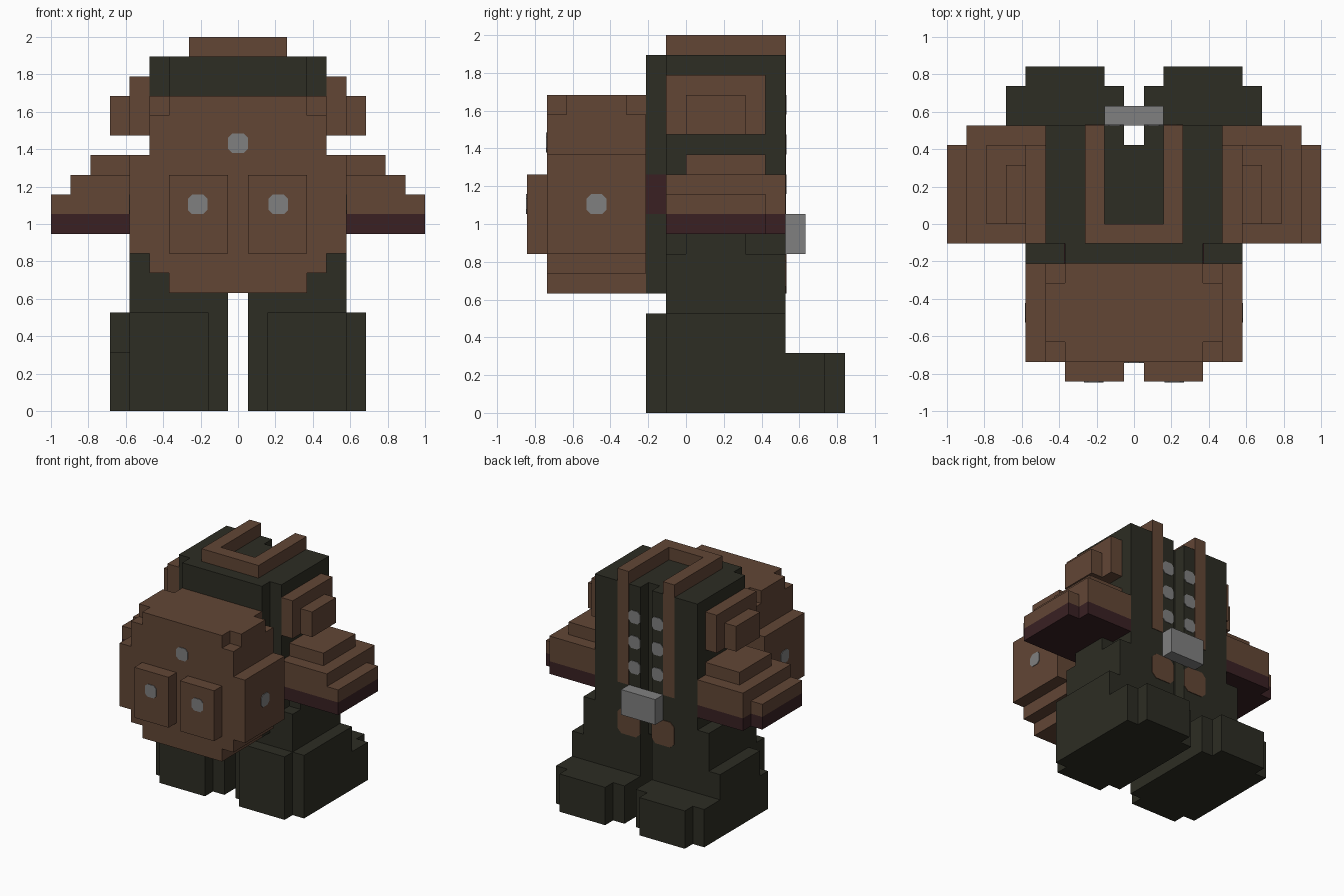
import bpy
import bmesh
from mathutils import Vector

if "Cube" in bpy.data.objects:
    bpy.data.objects.remove(bpy.data.objects["Cube"])

U = 2 / 19  # one block


def material(name, rgb):
    m = bpy.data.materials.new(name)
    m.diffuse_color = (*rgb, 1)
    m.use_nodes = True
    m.node_tree.nodes["Principled BSDF"].inputs["Base Color"].default_value = m.diffuse_color
    return m


GREEN = material("dark_green", (0.026, 0.026, 0.017))
BROWN = material("leather_brown", (0.122, 0.061, 0.036))
MAROON = material("dark_maroon", (0.041, 0.0145, 0.0165))
GREY = material("metal_grey", (0.216, 0.216, 0.216))


def finish(name, bm, mat):
    bmesh.ops.recalc_face_normals(bm, faces=bm.faces)
    me = bpy.data.meshes.new(name)
    bm.to_mesh(me)
    bm.free()
    me.materials.append(mat)
    ob = bpy.data.objects.new(name, me)
    bpy.context.collection.objects.link(ob)
    return ob


def blocks(name, mat, boxes, mirror=False):
    """Each box is x0, x1, y0, y1, z0, z1 in block units."""
    bm = bmesh.new()
    for x0, x1, y0, y1, z0, z1 in boxes:
        for a, b in ([(x0, x1), (-x1, -x0)] if mirror else [(x0, x1)]):
            lo, hi = Vector((a, y0, z0)) * U, Vector((b, y1, z1)) * U
            for v in bmesh.ops.create_cube(bm, size=1)["verts"]:
                v.co = Vector([(lo[i] + hi[i]) / 2 + v.co[i] * (hi[i] - lo[i]) for i in range(3)])
    return finish(name, bm, mat)


def plates(name, mat, spots, axis, sign, w=1.0, h=1.0, cut=0.22):
    """Thin plates with clipped corners, facing along the given axis."""
    bm = bmesh.new()
    a, b = w / 2, h / 2
    outline = [(a, b - cut), (a - cut, b), (cut - a, b), (-a, b - cut),
               (-a, cut - b), (cut - a, -b), (a - cut, -b), (a, cut - b)]
    for x, y, z in spots:
        verts = []
        for p, q in outline:
            off = Vector((p, 0, q)) if axis == 1 else Vector((0, p, q))
            verts.append(bm.verts.new((Vector((x, y, z)) + off) * U))
        face = bm.faces.new(verts)
        ext = bmesh.ops.extrude_face_region(bm, geom=[face])["geom"]
        for v in ext:
            if isinstance(v, bmesh.types.BMVert):
                v.co[axis] += sign * 0.005
    return finish(name, bm, mat)


# boots and legs
blocks("boots", GREEN, [
    (1.5, 5.5, -2, -1, 0, 5),
    (0.5, 5.5, -1, 5, 0, 5),
    (5.5, 6.5, -1, 5, 0, 3),
    (0.5, 6.5, 5, 7, 0, 3),
    (1.5, 5.5, 7, 8, 0, 3)], True)
blocks("boot_cuffs", GREEN, [(5.5, 6.5, -1, 5, 3, 5), (-6.5, -5.5, 0, 5, 3, 5)])
blocks("legs", GREEN, [
    (0.5, 4.5, -1, 5, 5, 6),
    (4.5, 5.5, -1, 5, 5, 8),
    (4.5, 5.5, 0, 3, 8, 9)], True)

# torso with a central groove on the chest
blocks("torso", GREEN, [(-4.5, 4.5, -1, 4, 6, 18), (-3.5, 3.5, -2, -1, 6, 18)])
blocks("chest", GREEN, [(0.5, 4.5, 4, 5, 6, 18)], True)
blocks("side_stripes", MAROON, [(3.5, 3.55, -2, -1, 10, 12)], True)

# collar, straps and chest details
blocks("collar", BROWN, [(-2.5, 2.5, -1, 0, 18, 19)])
blocks("collar_sides", BROWN, [(1.5, 2.5, 0, 5, 18, 19)], True)
blocks("chest_straps", BROWN, [(1.5, 2.5, 5, 5.04, 10, 19)], True)
plates("belt_pouches", BROWN, [(s * 1.5, 5, 7) for s in (-1, 1)], 1, 1, 2, 2, 0.35)
plates("chest_buttons", GREY,
       [(s, 5, z) for s in (-1, 1) for z in (11.5, 13.5, 15.5)], 1, 1)
blocks("buckle", GREY, [(-1.5, 1.5, 5, 6, 8, 10)])

# shoulder pads
blocks("shoulder_pads", BROWN, [
    (4.5, 5.5, -1, 4, 14, 17),
    (5.5, 6.5, 0, 3, 14, 16)], True)

# stepped forearms with dark undersides
blocks("arms", BROWN, [
    (4.5, 8.5, -1, 5, 10, 12),
    (8.5, 9.5, -1, 4, 10, 11),
    (4.5, 7.5, 0, 4, 12, 13)], True)
blocks("arm_undersides", MAROON, [
    (4.5, 8.5, -1, 5, 9, 10),
    (8.5, 9.5, -1, 4, 9, 10)], True)

# backpack with clipped upper corners
blocks("backpack", BROWN, [
    (-3.5, 3.5, -7, -2, 6, 7),
    (-4.5, 4.5, -7, -2, 7, 8),
    (-5.5, 5.5, -7, -2, 8, 13),
    (-4.5, 4.5, -7, -2, 13, 15),
    (-3.5, 3.5, -7, -2, 15, 16),
    (-4.5, -3.5, -6, -3, 15, 16),
    (3.5, 4.5, -6, -3, 15, 16)])
blocks("backpack_pockets", BROWN, [(0.5, 3.5, -8, -7, 8, 12)], True)
plates("pocket_buttons", GREY, [(s * 2.05, -8, 10.5) for s in (-1, 1)], 1, -1)
plates("flap_button", GREY, [(0, -7, 13.6)], 1, -1)
for side, s in (("right", 1), ("left", -1)):
    plates(side + "_side_button", GREY, [(s * 5.5, -4.5, 10.5)], 0, s)
